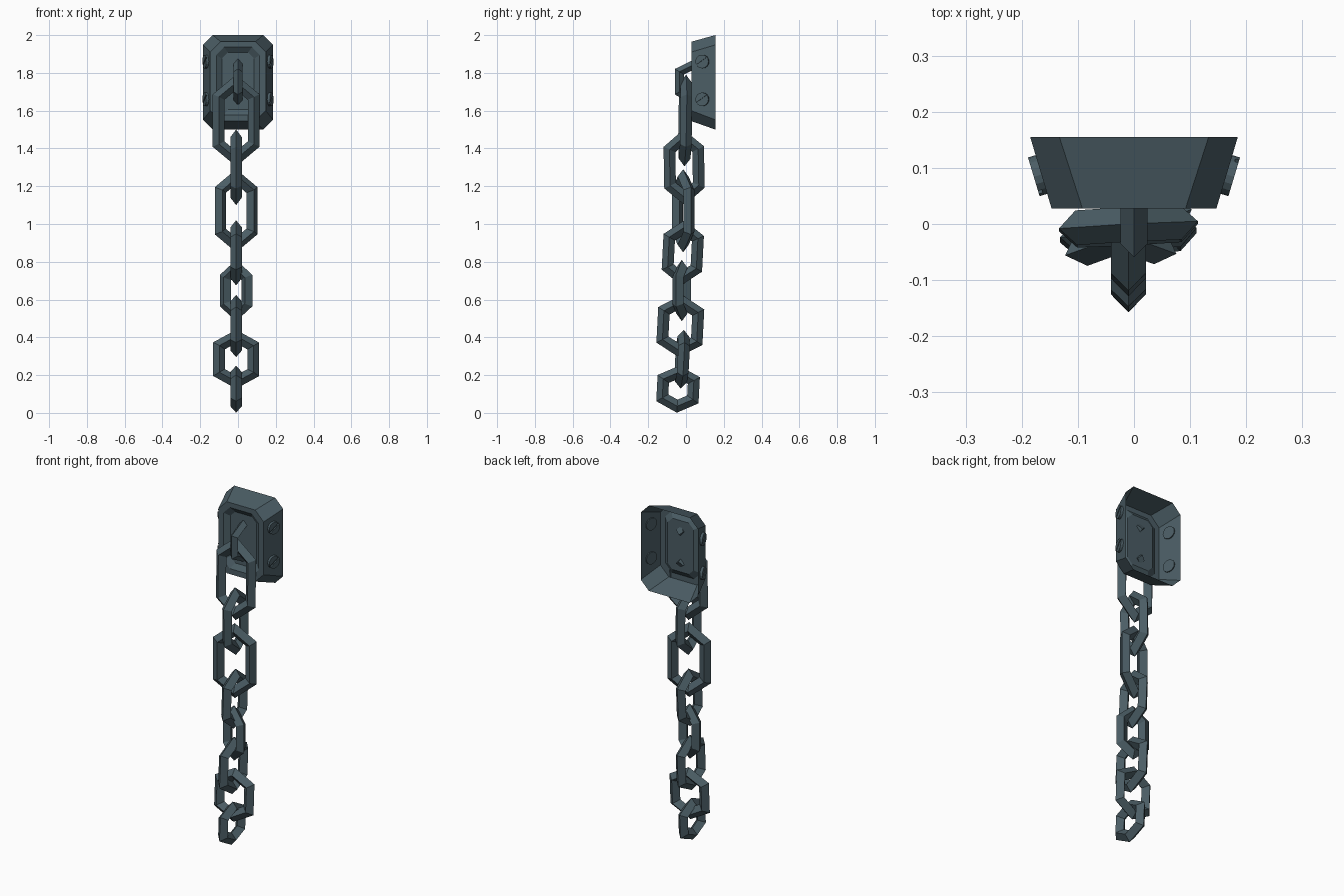
import bpy, bmesh, math
from mathutils import Vector, Matrix

if "Cube" in bpy.data.objects:
    bpy.data.objects.remove(bpy.data.objects["Cube"])

mat = bpy.data.materials.new("dark_iron")
mat.diffuse_color = (0.07, 0.11, 0.13, 1)
mat.use_nodes = True
mat.node_tree.nodes["Principled BSDF"].inputs["Base Color"].default_value = mat.diffuse_color


def finish(name, bm, matrix=Matrix()):
    bmesh.ops.recalc_face_normals(bm, faces=bm.faces)
    me = bpy.data.meshes.new(name)
    bm.to_mesh(me)
    bm.free()
    me.materials.append(mat)
    ob = bpy.data.objects.new(name, me)
    ob.matrix_world = matrix
    bpy.context.collection.objects.link(ob)
    return ob


def diamond_bar(pts, r, closed):
    """Sweep a diamond section along a path in the local XZ plane with mitred corners."""
    bm = bmesh.new()
    pts = [Vector(p) for p in pts]
    n = len(pts)
    rings = []
    for i, p in enumerate(pts):
        a = pts[i - 1] if closed or i > 0 else None
        b = pts[(i + 1) % n] if closed or i < n - 1 else None
        d1 = (p - a).normalized() if a else (b - p).normalized()
        d2 = (b - p).normalized() if b else d1
        n1, n2 = Vector((d1.y, -d1.x)), Vector((d2.y, -d2.x))
        m = (n1 + n2).normalized()
        m *= r / m.dot(n1)
        rings.append([bm.verts.new(v) for v in (
            (p.x + m.x, 0, p.y + m.y), (p.x, r, p.y),
            (p.x - m.x, 0, p.y - m.y), (p.x, -r, p.y))])
    for i in range(n if closed else n - 1):
        A, B = rings[i], rings[(i + 1) % n]
        for k in range(4):
            bm.faces.new((A[k], A[(k + 1) % 4], B[(k + 1) % 4], B[k]))
    if not closed:
        bm.faces.new(rings[0])
        bm.faces.new(rings[-1])
    return bm


# Wall plate: open-backed octagonal shell with a recessed front panel
bm = bmesh.new()
loops = []
for y, w, z0, z1, c in ((.155, .185, 1.5, 2.0, .052), (.028, .147, 1.545, 1.965, .055),
                        (.028, .115, 1.577, 1.936, .042), (.05, .085, 1.607, 1.908, .032)):
    xz = [(w, z0 + c), (w, z1 - c), (w - c, z1), (c - w, z1),
          (-w, z1 - c), (-w, z0 + c), (c - w, z0), (w - c, z0)]
    loops.append([bm.verts.new((x, y, z)) for x, z in xz])
for A, B in zip(loops, loops[1:]):
    for k in range(8):
        bm.faces.new((A[k], A[(k + 1) % 8], B[(k + 1) % 8], B[k]))
bm.faces.new(loops[-1])
finish("wall_plate", bm)

# Slotted screws on the sloped sides of the plate
tilt = math.atan2(.038, .127)
for s in (-1, 1):
    for z in (1.66, 1.86):
        pos = Matrix.Translation((s * .169, .087, z)) @ Matrix.Rotation(-s * tilt, 4, 'Z') \
            @ Matrix.Rotation(s * math.pi / 2, 4, 'Y')
        bm = bmesh.new()
        bmesh.ops.create_cone(bm, cap_ends=True, segments=16, radius1=.036, radius2=.036, depth=.02)
        screw = finish("screw", bm, pos)
        bm = bmesh.new()
        bmesh.ops.create_cube(bm, size=1, matrix=Matrix.Translation((0, 0, .01))
                              @ Matrix.Rotation(math.radians(-55), 4, 'Z')
                              @ Matrix.Diagonal((.1, .009, .014, 1)))
        cutter = finish("slot_cutter", bm, pos)
        cutter.hide_render = True
        cutter.hide_set(True)
        mod = screw.modifiers.new("slot", 'BOOLEAN')
        mod.operation, mod.object = 'DIFFERENCE', cutter

# Staple holding the chain: local x runs along world y
staple = [(.058, 1.852), (-.035, 1.806), (-.035, 1.7), (.058, 1.652)]
finish("staple", diamond_bar(staple, .024, False), Matrix.Rotation(math.pi / 2, 4, 'Z'))

# Chain links: y centre, top, bottom, outer half width, twist, tilt
R = .031
links = [(-.004, 1.79, 1.305, .124, 3, -1), (-.01, 1.50, 1.10, .107, 90, 1),
         (-.015, 1.29, .85, .12, 20, 0), (-.017, 1.02, .675, .107, 90, -3),
         (-.022, .81, .485, .091, -20, 0), (-.03, .625, .295, .122, 90, -3),
         (-.02, .44, .128, .122, 4, -3), (-.042, .25, .001, .112, 90, -3)]
for i, (y, z1, z0, half, twist, lean) in enumerate(links):
    w, rise = half - R, .16 * (z1 - z0)
    h = (z1 - z0) / 2 - R * math.hypot(1, rise / w)
    path = [(0, h), (w, h - rise), (w, rise - h), (0, -h), (-w, rise - h), (-w, h - rise)]
    m = Matrix.Translation((-.01, y, (z0 + z1) / 2)) @ Matrix.Rotation(math.radians(lean), 4, 'X') \
        @ Matrix.Rotation(math.radians(twist), 4, 'Z')
    finish(f"chain_link_{i + 1}", diamond_bar(path, R, True), m)
